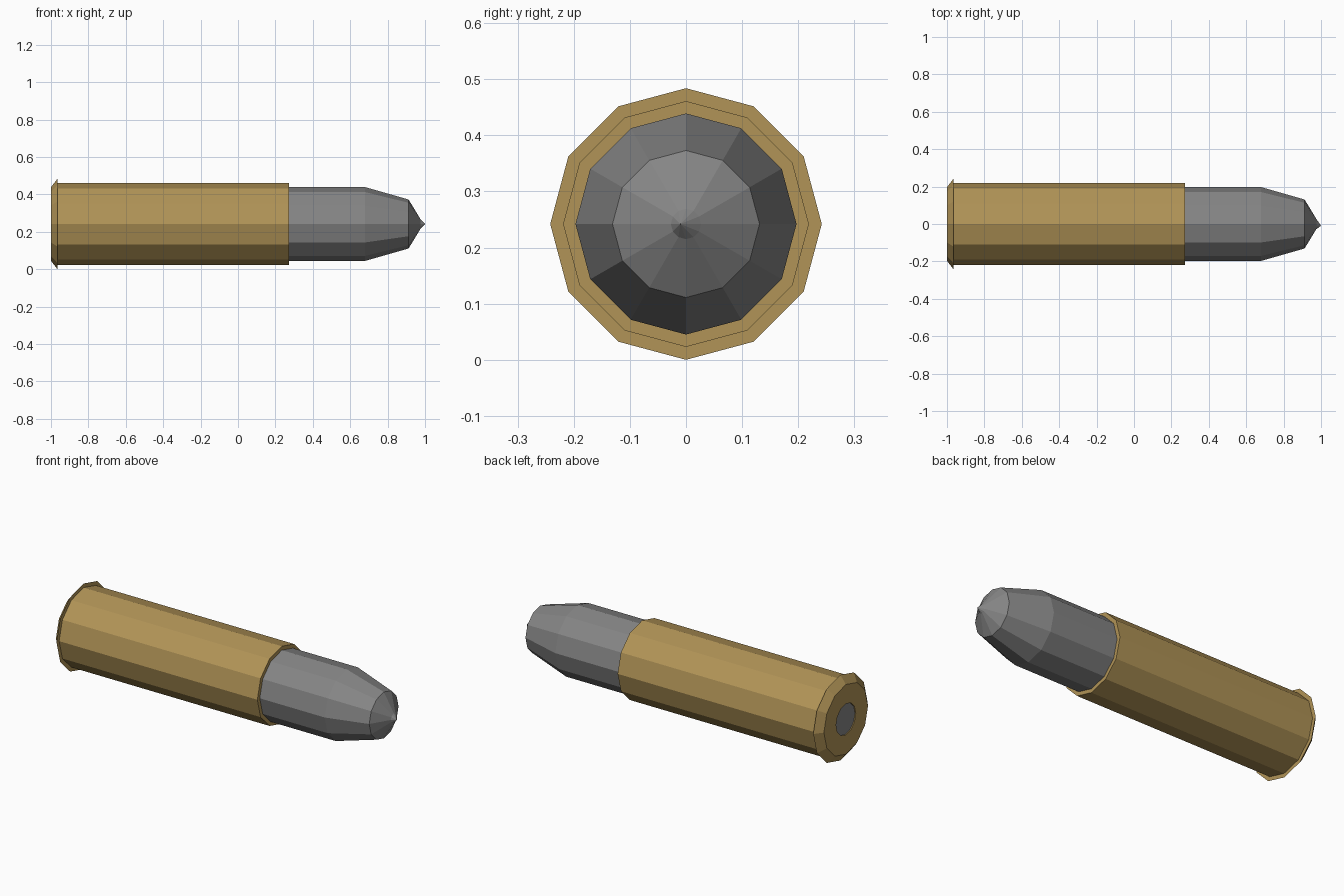
import bpy, math

if "Cube" in bpy.data.objects:
    bpy.data.objects.remove(bpy.data.objects["Cube"])

SIDES = 12
AXIS_Z = 0.242


def material(name, color):
    m = bpy.data.materials.new(name)
    m.diffuse_color = color
    m.use_nodes = True
    m.node_tree.nodes["Principled BSDF"].inputs["Base Color"].default_value = m.diffuse_color
    return m


def lathe(name, profile, mat, tip=None, cap_start=False):
    """Revolve (x, radius) points around the long axis, facing outward."""
    verts, faces = [], []
    for x, r in profile:
        for j in range(SIDES):
            a = 2 * math.pi * j / SIDES
            verts.append((x, r * math.cos(a), AXIS_Z + r * math.sin(a)))
    for i in range(len(profile) - 1):
        for j in range(SIDES):
            k = (j + 1) % SIDES
            faces.append((i * SIDES + j, i * SIDES + k,
                          (i + 1) * SIDES + k, (i + 1) * SIDES + j))
    if tip:
        verts.append(tip)
        b = (len(profile) - 1) * SIDES
        faces += [(b + j, b + (j + 1) % SIDES, len(verts) - 1) for j in range(SIDES)]
    if cap_start:
        faces.append(tuple(reversed(range(SIDES))))
    mesh = bpy.data.meshes.new(name)
    mesh.from_pydata(verts, [], faces)
    mesh.materials.append(mat)
    ob = bpy.data.objects.new(name, mesh)
    bpy.context.collection.objects.link(ob)
    return ob


brass = material("brass", (0.44, 0.295, 0.095, 1))
lead = material("lead", (0.235, 0.235, 0.235, 1))

# Casing: primer pocket, base ring, flared rim, straight wall and mouth lip
lathe("casing", [(-0.995, 0.088), (-1, 0.088), (-1, 0.197), (-0.965, 0.242),
                 (-0.965, 0.219), (0.274, 0.219), (0.274, 0.197)], brass)

# Bullet: straight shank, tapered shoulder, blunt nose and small off-centre point
lathe("bullet", [(0.274, 0.197), (0.68, 0.197), (0.912, 0.131), (0.975, 0.027)],
      lead, tip=(1.0, -0.01, AXIS_Z))

# Primer: disc just inside the base
lathe("primer", [(-0.995, 0.088)], lead, cap_start=True)
